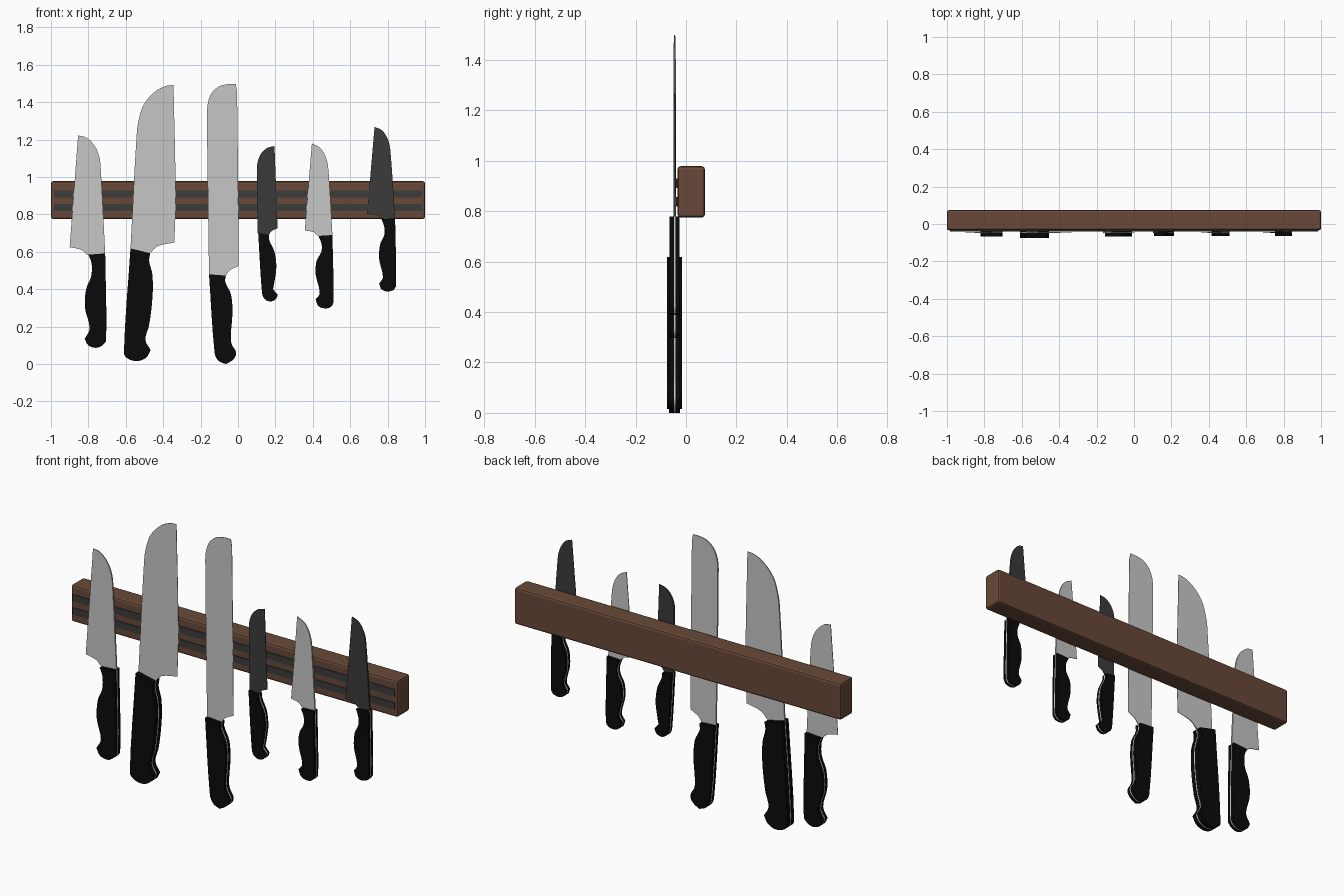
import bpy, bmesh
from mathutils import Vector

if "Cube" in bpy.data.objects:
    bpy.data.objects.remove(bpy.data.objects["Cube"])


def material(name, rgb):
    m = bpy.data.materials.new(name)
    m.diffuse_color = (*rgb, 1)
    m.use_nodes = True
    m.node_tree.nodes["Principled BSDF"].inputs["Base Color"].default_value = m.diffuse_color
    return m


WOOD = material("brown wood", (0.14, 0.066, 0.04))
STRIP = material("dark grey magnet", (0.045, 0.045, 0.045))
STEEL = material("silver steel", (0.57, 0.57, 0.57))
DARK = material("dark steel", (0.043, 0.043, 0.043))
BLACK = material("black handle", (0.003, 0.003, 0.003))


def finish(bm, name, mat):
    bmesh.ops.recalc_face_normals(bm, faces=bm.faces)
    me = bpy.data.meshes.new(name)
    bm.to_mesh(me)
    bm.free()
    me.materials.append(mat)
    ob = bpy.data.objects.new(name, me)
    bpy.context.collection.objects.link(ob)
    return ob


def box(name, lo, hi, mat, bevel=0):
    bm = bmesh.new()
    bmesh.ops.create_cube(bm, size=1)
    for v in bm.verts:
        v.co = Vector([(a + b) / 2 + c * (b - a) for a, b, c in zip(lo, hi, v.co)])
    ob = finish(bm, name, mat)
    if bevel:
        m = ob.modifiers.new("Bevel", "BEVEL")
        m.width, m.segments = bevel, 2
    return ob


def smooth_outline(points, steps=4):
    """Closed curve through the points; turns over 50 degrees stay as corners."""
    p = [Vector(q) for q in points]
    n = len(p)
    out = []

    def tangent(i, own):
        a, b = p[i] - p[i - 1], p[(i + 1) % n] - p[i]
        return own if a.angle(b) > 0.87 else (a + b).normalized()

    for i in range(n):
        j = (i + 1) % n
        seg = p[j] - p[i]
        own, length = seg.normalized(), seg.length
        m0, m1 = tangent(i, own) * length, tangent(j, own) * length
        for k in range(steps):
            t = k / steps
            out.append(p[i] * (2*t**3 - 3*t**2 + 1) + m0 * (t**3 - 2*t**2 + t)
                       + p[j] * (3*t**2 - 2*t**3) + m1 * (t**3 - t**2))
    return out


def slab(name, outline, front, back, mat):
    """Extrude an x-z outline; front and back give y for each x."""
    bm = bmesh.new()
    f = [bm.verts.new((q.x, front(q.x), q.y)) for q in outline]
    b = [bm.verts.new((q.x, back(q.x), q.y)) for q in outline]
    bm.faces.new(f)
    bm.faces.new(b[::-1])
    for i in range(len(f)):
        bm.faces.new((f[i - 1], f[i], b[i], b[i - 1]))
    return finish(bm, name, mat)


Y = -0.045  # centre plane of all knives


def knife(name, steel, spine, half, blade, handle):
    """spine: -1 if the thick back of the blade is on the left, 1 on the right."""
    b, h = smooth_outline(blade), smooth_outline(handle)
    xs = [q.x for q in b]
    x0, x1 = min(xs), max(xs)

    def thick(x):  # thins from spine to cutting edge
        t = (x - x0) / (x1 - x0)
        return 0.0045 * (1 - 0.8 * (t if spine < 0 else 1 - t))

    slab(name + "_blade", b, lambda x: Y - thick(x), lambda x: Y + thick(x), steel)
    slab(name + "_tang", h, lambda x: Y - 0.003, lambda x: Y + 0.003, STEEL)
    slab(name + "_front_grip", h, lambda x: Y - half, lambda x: Y - 0.003, BLACK)
    slab(name + "_back_grip", h, lambda x: Y + 0.003, lambda x: Y + half, BLACK)


# wall rail with two magnet strips
box("wooden_rail", (-1, -0.034, 0.775), (1, 0.075, 0.978), WOOD, 0.012)
for nm, z in (("lower", 0.837), ("upper", 0.91)):
    box(nm + "_magnet_strip", (-0.985, -0.039, z - 0.019), (0.985, -0.03, z + 0.019), STRIP)

# knives from left to right
knife("broad_knife", STEEL, 1, 0.022,
      [(-.855, 1.222), (-.815, 1.213), (-.77, 1.172), (-.742, 1.11), (-.733, 1.03),
       (-.71, .59), (-.80, .583), (-.835, .61), (-.90, .625)],
      [(-.80, .585), (-.71, .592), (-.705, .13), (-.725, .10), (-.76, .087), (-.80, .10),
       (-.82, .135), (-.793, .19), (-.818, .30), (-.812, .40), (-.785, .47), (-.783, .54)])
knife("large_chef_knife", STEEL, -1, 0.03,
      [(-.345, 1.492), (-.385, 1.487), (-.44, 1.46), (-.50, 1.395), (-.525, 1.33), (-.54, 1.25),
       (-.575, .615), (-.47, .593), (-.43, .63), (-.34, .65), (-.333, .9)],
      [(-.575, .618), (-.47, .593), (-.475, .55), (-.458, .48), (-.457, .36), (-.475, .21),
       (-.495, .13), (-.467, .075), (-.49, .035), (-.54, .016), (-.59, .03), (-.61, .06)])
knife("carving_knife", STEEL, -1, 0.022,
      [(-.012, 1.497), (-.05, 1.497), (-.10, 1.485), (-.14, 1.45), (-.16, 1.40), (-.166, 1.34),
       (-.155, .48), (-.065, .473), (-.045, .50), (.004, .525), (-.005, 1.45)],
      [(-.155, .48), (-.065, .473), (-.068, .44), (-.037, .37), (-.03, .27), (-.038, .16),
       (-.035, .11), (-.01, .06), (-.025, .025), (-.065, 0), (-.105, .018), (-.125, .06)])
knife("small_dark_knife", DARK, -1, 0.018,
      [(.195, 1.166), (.155, 1.155), (.12, 1.12), (.102, 1.06), (.105, .70), (.165, .69),
       (.178, .71), (.21, .725), (.21, .77)],
      [(.108, .70), (.165, .69), (.168, .66), (.195, .60), (.205, .52), (.195, .44),
       (.187, .40), (.213, .37), (.20, .345), (.17, .335), (.14, .35), (.128, .385)])
knife("utility_knife", STEEL, 1, 0.018,
      [(.395, 1.18), (.44, 1.155), (.472, 1.10), (.485, 1.02), (.505, .69), (.43, .685),
       (.405, .705), (.357, .715)],
      [(.43, .685), (.505, .69), (.51, .33), (.495, .305), (.465, .298), (.43, .31),
       (.415, .345), (.437, .38), (.415, .48), (.42, .55), (.445, .60), (.447, .64)])
knife("broad_dark_knife", DARK, 1, 0.02,
      [(.73, 1.268), (.77, 1.25), (.802, 1.20), (.815, 1.14), (.84, .775), (.77, .778),
       (.745, .795), (.69, .803)],
      [(.767, .775), (.84, .779), (.845, .42), (.832, .395), (.80, .388), (.767, .40),
       (.755, .43), (.775, .465), (.755, .56), (.76, .64), (.782, .69), (.783, .73)])
